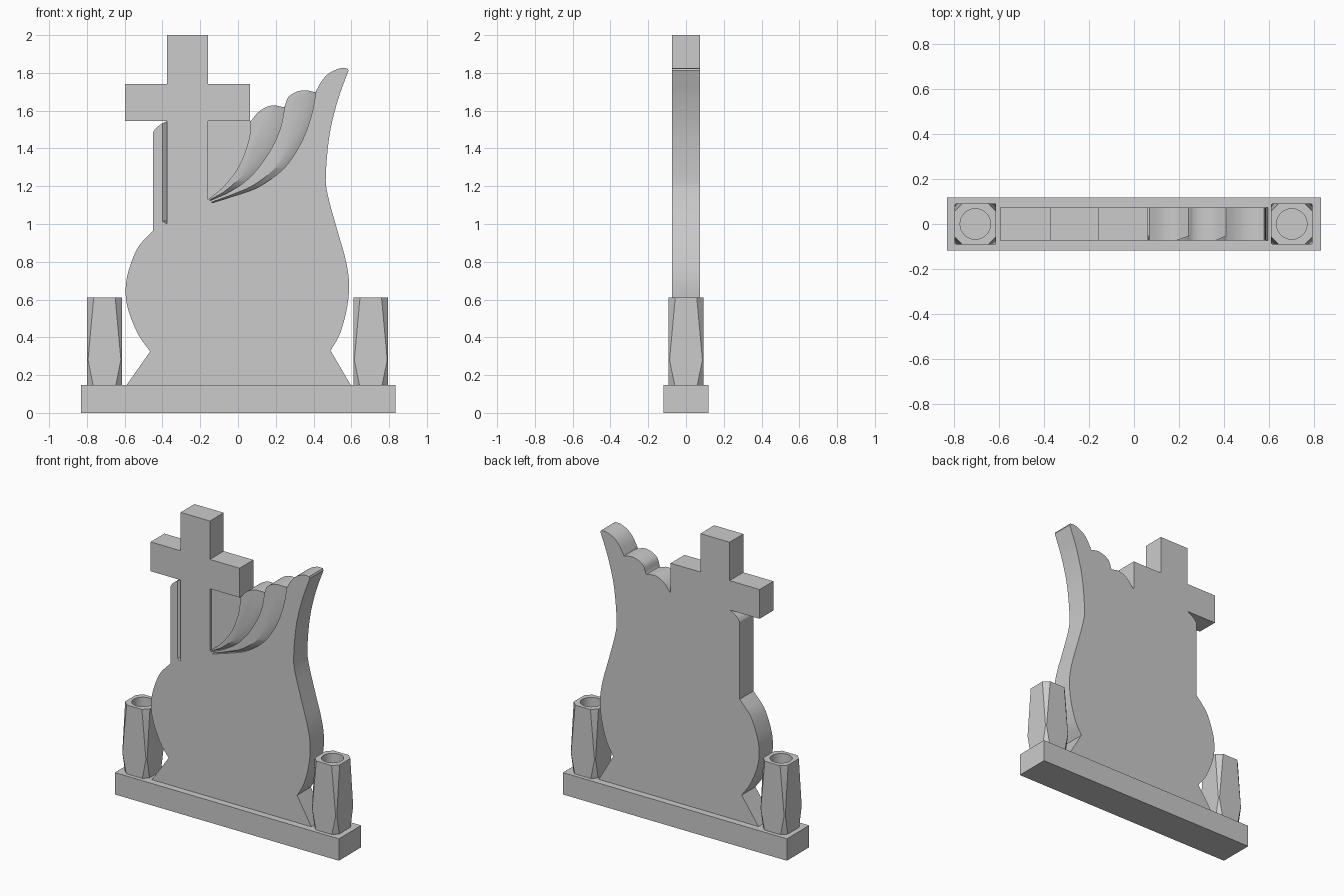
import bpy, bmesh, math
from mathutils import Vector

if "Cube" in bpy.data.objects:
    bpy.data.objects.remove(bpy.data.objects["Cube"])

FRONT, BACK = -0.073, 0.073
DEPTH = 0.02          # relief depth on the front
BASE_TOP = 0.147


def smooth(points, n=5):
    """Catmull-Rom curve through 2D points."""
    p = [Vector(q) for q in points]
    p = [2 * p[0] - p[1]] + p + [2 * p[-1] - p[-2]]
    out = []
    for a, b, c, d in zip(p, p[1:], p[2:], p[3:]):
        for i in range(n):
            t = i / n
            out.append(0.5 * (2 * b + (c - a) * t + (2 * a - 5 * b + 4 * c - d) * t**2
                              + (3 * b - a - 3 * c + d) * t**3))
    return out + [p[-2]]


def loft(name, rings):
    """Closed solid through a list of rings of 3D points."""
    bm = bmesh.new()
    loops = [[bm.verts.new(v) for v in ring] for ring in rings]
    n = len(loops[0])
    for a, b in zip(loops, loops[1:]):
        for i in range(n):
            j = (i + 1) % n
            bm.faces.new((a[i], a[j], b[j], b[i]))
    bm.faces.new(loops[0])
    bm.faces.new(loops[-1])
    bmesh.ops.recalc_face_normals(bm, faces=bm.faces)
    mesh = bpy.data.meshes.new(name)
    bm.to_mesh(mesh)
    bm.free()
    ob = bpy.data.objects.new(name, mesh)
    bpy.context.collection.objects.link(ob)
    return ob


def plate(name, outline, y0, y1):
    return loft(name, [[(p[0], y, p[1]) for p in outline] for y in (y0, y1)])


def groove(inner, outer):
    """Cutter that slopes from the surface at inner down to DEPTH at outer."""
    return loft("groove_cutter", [
        [(a[0], FRONT, a[1]), (b[0], FRONT + DEPTH, b[1]), (b[0], -0.12, b[1]), (a[0], -0.12, a[1])]
        for a, b in zip(inner, outer)])


def activate(ob):
    bpy.ops.object.select_all(action='DESELECT')
    ob.select_set(True)
    bpy.context.view_layer.objects.active = ob


def cut(ob, cutter):
    cutter.hide_render = True
    activate(ob)
    m = ob.modifiers.new("cut", 'BOOLEAN')
    m.operation, m.solver, m.object = 'DIFFERENCE', 'EXACT', cutter
    bpy.ops.object.modifier_apply(modifier=m.name)
    bpy.data.objects.remove(cutter)


def finish(ob, angle=30):
    activate(ob)
    bpy.ops.object.shade_smooth_by_angle(angle=math.radians(angle))


# base slab
bpy.ops.mesh.primitive_cube_add(size=1, location=(0, 0, BASE_TOP / 2))
base = bpy.context.object
base.name = "base_slab"
base.scale = (1.665, 0.236, BASE_TOP)
bpy.ops.object.transform_apply(scale=True)

# headstone outline: left flank, cross, three feathers, right flank
left = smooth([(-.465, .325), (-.528, .415), (-.578, .535), (-.595, .64),
               (-.58, .75), (-.53, .875), (-.45, .965)])
shoulder = smooth([(-.45, 1.485), (-.435, 1.507), (-.405, 1.53), (-.375, 1.545)], 3)
cross = [(-.598, 1.545), (-.598, 1.742), (-.375, 1.742), (-.375, 2), (-.158, 2),
         (-.158, 1.742), (.063, 1.742), (.063, 1.545)]
feather_1 = smooth([(.068, 1.545), (.105, 1.59), (.148, 1.618), (.19, 1.628), (.243, 1.618)])
feather_2 = smooth([(.248, 1.625), (.265, 1.67), (.305, 1.698), (.355, 1.708), (.41, 1.697)])
feather_3 = smooth([(.412, 1.702), (.445, 1.76), (.485, 1.80), (.54, 1.824), (.58, 1.824)])
right = smooth([(.585, 1.812), (.53, 1.66), (.485, 1.475), (.465, 1.26), (.475, 1.155),
                (.522, .98), (.57, .81), (.588, .68), (.575, .545), (.538, .415), (.49, .33)])
outline = ([(-.59, BASE_TOP)] + left + shoulder + cross + feather_1 + feather_2
           + feather_3 + right + [(.597, BASE_TOP)])
stone = plate("headstone", outline, FRONT, BACK)

# sunken panel between cross shaft and first feather
panel = smooth([(.066, 1.545), (.058, 1.45), (.01, 1.315), (-.07, 1.205), (-.158, 1.13)])
cut(stone, plate("panel_cutter", panel + [(-.158, 1.545)], -0.12, FRONT + DEPTH))

# sloped grooves between the feathers
cut(stone, groove(
    smooth([(.195, 1.69), (.19, 1.63), (.165, 1.50), (.105, 1.375), (.02, 1.257), (-.065, 1.178), (-.15, 1.128)]),
    smooth([(.258, 1.69), (.248, 1.625), (.222, 1.50), (.158, 1.368), (.063, 1.247), (-.042, 1.172), (-.148, 1.124)])))
cut(stone, groove(
    smooth([(.37, 1.76), (.365, 1.705), (.345, 1.58), (.295, 1.44), (.205, 1.305), (.085, 1.208), (-.03, 1.157), (-.14, 1.116)]),
    smooth([(.42, 1.76), (.412, 1.70), (.39, 1.58), (.338, 1.438), (.248, 1.30), (.116, 1.20), (-.016, 1.15), (-.138, 1.112)])))

# groove along the left of the cross shaft
cut(stone, groove([(-.40, 1.545), (-.40, 1.015), (-.377, 1.0)],
                  [(-.375, 1.545), (-.375, 1.015), (-.375, 1.0)]))
finish(stone)


# vases: square posts with tapering corner cuts and a round hole
def octagon(z, c, x, w=0.092):
    k = w - c
    return [(x + a, b, z) for a, b in ((w, -k), (w, k), (k, w), (-k, w),
                                       (-w, k), (-w, -k), (-k, -w), (k, -w))]


for side, x in (("left", -.707), ("right", .703)):
    vase = loft("vase_" + side, [octagon(BASE_TOP, .032, x), octagon(.28, .005, x), octagon(.61, .035, x)])
    bpy.ops.mesh.primitive_cylinder_add(vertices=32, radius=.068, depth=.6, location=(x, 0, .66))
    cut(vase, bpy.context.object)
    finish(vase, 15)
